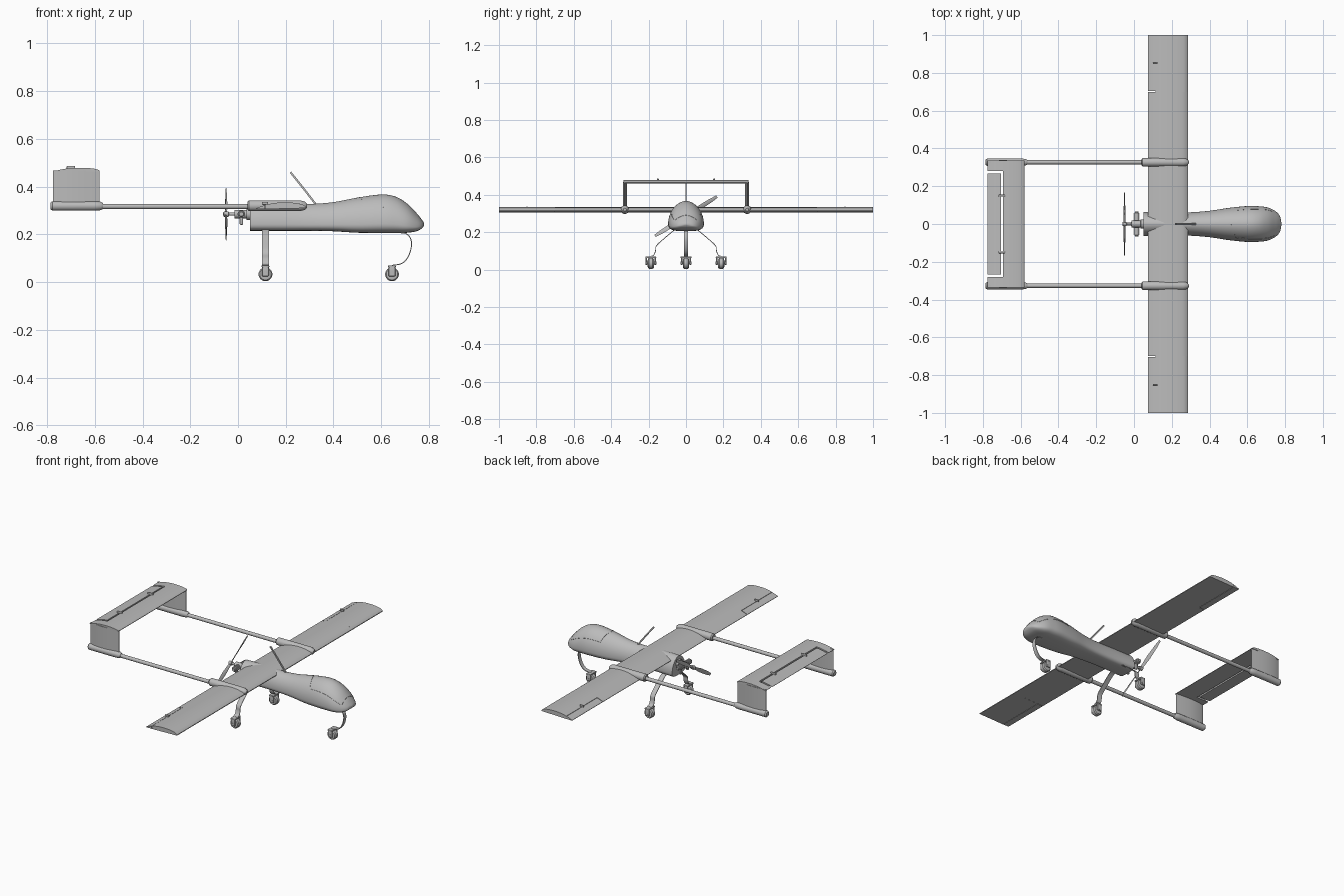
import bpy, bmesh, math
from mathutils import Vector, Matrix

cube = bpy.data.objects.get("Cube")
if cube:
    bpy.data.objects.remove(cube)


def material(name, value):
    m = bpy.data.materials.new(name)
    m.use_nodes = True
    colour = (value, value, value, 1)
    m.diffuse_color = colour
    m.node_tree.nodes["Principled BSDF"].inputs["Base Color"].default_value = colour
    return m


GREY = material("airframe grey", 0.5)


def finish(name, bm, smooth=35):
    bmesh.ops.recalc_face_normals(bm, faces=bm.faces)
    mesh = bpy.data.meshes.new(name)
    bm.to_mesh(mesh)
    bm.free()
    mesh.materials.append(GREY)
    ob = bpy.data.objects.new(name, mesh)
    bpy.context.collection.objects.link(ob)
    bpy.ops.object.select_all(action="DESELECT")
    ob.select_set(True)
    bpy.context.view_layer.objects.active = ob
    bpy.ops.object.shade_smooth_by_angle(angle=math.radians(smooth))
    return ob


def loft(name, rings, smooth=35):
    """Skin closed rings of points and cap both ends."""
    bm = bmesh.new()
    loops = [[bm.verts.new(p) for p in ring] for ring in rings]
    n = len(loops[0])
    for a, b in zip(loops, loops[1:]):
        for i in range(n):
            j = (i + 1) % n
            bm.faces.new((a[i], a[j], b[j], b[i]))
    bm.faces.new(loops[0])
    bm.faces.new(loops[-1])
    return finish(name, bm, smooth)


def lathe(name, profile, centre, axis="X", sides=20):
    """Revolve (distance along axis, radius) pairs."""
    turn = Vector((1, 0, 0)).rotation_difference(
        Vector([float(c == axis) for c in "XYZ"])).to_matrix()
    rings = []
    for d, r in profile:
        angles = [2 * math.pi * (k + 0.5) / sides for k in range(sides)]
        rings.append([Vector(centre) + turn @ Vector((d, r * math.cos(a), r * math.sin(a)))
                      for a in angles])
    return loft(name, rings)


def box(name, centre, size, bevel=0.0, rotation=None):
    bm = bmesh.new()
    bmesh.ops.create_cube(bm, size=1)
    bmesh.ops.scale(bm, vec=size, verts=bm.verts)
    if bevel:
        bmesh.ops.bevel(bm, geom=bm.edges, offset=bevel, segments=3, affect="EDGES", profile=0.5)
    if rotation:
        bmesh.ops.transform(bm, matrix=rotation, verts=bm.verts)
    bmesh.ops.translate(bm, vec=centre, verts=bm.verts)
    return finish(name, bm)


def spline(points, t):
    """Catmull-Rom point, t running from 0 to 1 over the whole list."""
    s = min(t, 0.99999) * (len(points) - 1)
    i, f = int(s), s - int(s)
    p = [Vector(points[max(0, min(len(points) - 1, i + k))]) for k in (-1, 0, 1, 2)]
    return 0.5 * (2 * p[1] + (p[2] - p[0]) * f + (2 * p[0] - 5 * p[1] + 4 * p[2] - p[3]) * f ** 2
                  + (3 * p[1] - p[0] - 3 * p[2] + p[3]) * f ** 3)


def ribbon(name, points, wide, thick):
    """Thin springy strip swept along a path; wide is its width vector."""
    path = [spline(points, k / 24) for k in range(25)]
    wide = Vector(wide) / 2
    rings = []
    for k, p in enumerate(path):
        along = path[min(k + 1, 24)] - path[max(k - 1, 0)]
        n = along.cross(wide).normalized() * thick / 2
        rings.append([p + wide + n, p - wide + n, p - wide - n, p + wide - n])
    return loft(name, rings)


# Fuselage: stations are x, half width, bottom, top
STATIONS = [(0.05, 0.064, 0.215, 0.33), (0.18, 0.06, 0.215, 0.333), (0.3, 0.062, 0.215, 0.328),
            (0.4, 0.07, 0.213, 0.335), (0.5, 0.085, 0.207, 0.354), (0.6, 0.095, 0.206, 0.367),
            (0.66, 0.094, 0.206, 0.358), (0.71, 0.087, 0.207, 0.328), (0.75, 0.067, 0.214, 0.287),
            (0.772, 0.042, 0.227, 0.259), (0.78, 0.008, 0.239, 0.247)]


def body_point(t, angle, grow=0.0):
    x, half, low, high = spline([Vector(s) for s in STATIONS], t)
    mid = low + 0.24 * (high - low)
    c, s = math.cos(angle), math.sin(angle)
    half += grow
    if s >= 0:
        y = half * abs(c) ** 1.1
        z = mid + (high - mid + grow) * s
    else:
        y = half * abs(c) ** 0.45
        z = mid - (mid - low) * abs(s) ** 0.9
    return Vector((x, math.copysign(y, c), z))


loft("fuselage", [[body_point(k / 60, 2 * math.pi * j / 40) for j in range(40)]
                  for k in range(61)], 45)

# Nose hatch seam: a fine raised bead following the skin
T0, T1, LOW = 0.41, 0.79, 0.62
seam = [(T0 + 0.025 * (1 - k / 16), LOW + (math.pi / 2 - LOW) * k / 16) for k in range(17)]
seam = [(T1 - (T1 - T0 - 0.025) * k / 24, LOW - 0.1 * (1 - k / 24)) for k in range(24)] + seam
seam = [(T1, math.pi / 2 - (math.pi / 2 - LOW + 0.1) * k / 16) for k in range(16)] + seam
for side, name in ((1, "left"), (-1, "right")):
    rings = []
    for t, a in seam:
        if side < 0:
            a = math.pi - a
        e = 0.006
        rings.append([body_point(t - e / 2, a - e, -0.001), body_point(t - e / 2, a + e, 0.001),
                      body_point(t + e / 2, a + e, 0.001), body_point(t + e / 2, a - e, -0.001)])
    loft(name + "_hatch_seam", rings)


def foil_panel(name, rear, chord, base, thick, f0, f1, y0, y1):
    """Slice of a flat-bottomed airfoil between chord fractions f0 and f1 (0 = rear)."""
    fs = [f0 + (f1 - f0) * k / 16 for k in range(17)]

    def top(f):
        return base + thick * (0.08 + 0.92 * (1 - abs(2 * f - 1.16) ** 2.2 / 1.4)
                               if f < 0.58 else 0.3 + 0.7 * math.sqrt(max(0, 1 - ((f - 0.58) / 0.42) ** 2)))
    outline = [(rear + chord * f, top(f)) for f in fs]
    outline += [(rear + chord * f1, base + 0.15 * thick * (f1 == 1)), (rear + chord * f0, base)]
    return loft(name, [[(x, y, z) for x, z in outline] for y in (y0, y1)], 30)


# Main wing, split around the ailerons
WING = (0.075, 0.21, 0.306, 0.028)
foil_panel("wing_center", *WING, 0, 1, -0.7, 0.7)
for s, name in ((1, "left"), (-1, "right")):
    foil_panel(name + "_wing_tip", *WING, 0.19, 1, s * 0.7, s)
    foil_panel(name + "_aileron", *WING, 0, 0.18, s * 0.703, s)
    box(name + "_aileron_hinge", (0.113, s * 0.85, 0.33), (0.025, 0.008, 0.012), 0.002)

# Tailplane with slotted elevator
TAIL = (-0.775, 0.195, 0.461, 0.018)
foil_panel("tailplane", *TAIL, 0.42, 1, -0.335, 0.335)
foil_panel("elevator", *TAIL, 0, 0.37, -0.268, 0.268)
for s, name in ((1, "left"), (-1, "right")):
    foil_panel(name + "_tailplane_end", *TAIL, 0, 0.42, s * 0.28, s * 0.335)
    box(name + "_elevator_hinge", (-0.70, s * 0.15, 0.478), (0.036, 0.01, 0.018), 0.004)

# Booms, sleeves, tail pods and fins
for s, name in ((1, "left"), (-1, "right")):
    y = s * 0.327
    lathe(name + "_boom", [(-0.6, 0.011), (0.1, 0.011)], (0, y, 0.317))
    lathe(name + "_boom_sleeve", [(0.04, 0.018), (0.046, 0.023), (0.26, 0.023),
                                  (0.28, 0.018), (0.29, 0.008)], (0, y, 0.32), sides=12)
    lathe(name + "_tail_pod", [(-0.785, 0.014), (-0.778, 0.02), (-0.6, 0.02), (-0.575, 0.018),
                               (-0.565, 0.012)], (0, y, 0.319), sides=16)
    rings = []
    for z in (0.325, 0.468):
        upper = [(-0.775 + 0.195 * k / 16, 0.009 * math.sin(math.pi * (k / 16) ** 0.8) + 0.002)
                 for k in range(17)]
        rings.append([(x, y + h, z) for x, h in upper] + [(x, y - h, z) for x, h in reversed(upper)])
    loft(name + "_fin", rings)

# Antenna mast
ribbon("antenna_mast", [(0.22, 0, 0.46), (0.27, 0, 0.398), (0.325, 0, 0.327)], (0, 0.008, 0), 0.008)

# Engine and two-bladed pusher propeller
HUB = Vector((-0.05, 0, 0.285))
lathe("engine_shaft", [(-0.062, 0.006), (-0.058, 0.012), (-0.04, 0.012), (-0.038, 0.007),
                       (-0.015, 0.007), (-0.014, 0.018), (0.035, 0.018), (0.036, 0.025),
                       (0.055, 0.025)], (0, 0, 0.285))
for s, name in ((1, "left"), (-1, "right")):
    fins = [(s * (0.018 + 0.005 * k + d), r) for k in range(8)
            for d, r in ((0, 0.016), (0.0025, 0.016), (0.0026, 0.012), (0.0049, 0.012))]
    lathe(name + "_engine_cylinder", fins + [(s * 0.062, 0.009), (s * 0.066, 0.009)],
          (0.014, 0, 0.285), "Y", 16)
    box(name + "_exhaust", (0.014, s * 0.035, 0.26), (0.014, 0.014, 0.04), 0.004)
    blade = Vector((0, 0.165, 0.105)) * s
    across = blade.cross(Vector((1, 0, 0))).normalized()
    rings = []
    for f, w, twist in ((0, 0.007, 0.7), (0.15, 0.009, 0.6), (0.4, 0.013, 0.4),
                        (0.8, 0.011, 0.25), (1, 0.007, 0.2)):
        turn = Matrix.Rotation(twist, 3, blade)
        a, b = turn @ across * w, turn @ Vector((0.0025, 0, 0))
        rings.append([HUB + blade * f + p for p in (a, b, -a, -b)])
    loft(name + "_propeller_blade", rings)


# Landing gear: wheel, hub and fork at each position
def wheel(name, x, y):
    lathe(name + "_tyre", [(-0.017, 0.015), (-0.016, 0.024), (-0.01, 0.029), (0.01, 0.029),
                           (0.016, 0.024), (0.017, 0.015)], (x, y, 0.033), "Y", 28)
    lathe(name + "_axle", [(-0.029, 0.007), (0.029, 0.007)], (x, y, 0.035), "Y", 16)
    box(name + "_fork_crown", (x, y, 0.066), (0.032, 0.058, 0.009), 0.003)
    for s, side in ((1, "left"), (-1, "right")):
        box(name + "_" + side + "_fork", (x, y + s * 0.024, 0.047), (0.028, 0.008, 0.045), 0.003)


wheel("nose_wheel", 0.645, 0)
ribbon("nose_leg", [(0.67, 0, 0.208), (0.71, 0, 0.2), (0.727, 0, 0.165), (0.717, 0, 0.115),
                    (0.69, 0, 0.08), (0.645, 0, 0.07)], (0, 0.024, 0), 0.004)
for s, name in ((1, "left"), (-1, "right")):
    wheel(name + "_main_wheel", 0.115, s * 0.188)
    ribbon(name + "_main_leg", [(0.115, s * y, z) for y, z in (
        (0.03, 0.222), (0.06, 0.212), (0.12, 0.163), (0.158, 0.127), (0.163, 0.1),
        (0.172, 0.078), (0.19, 0.07))], (0.03, 0, 0), 0.004)
